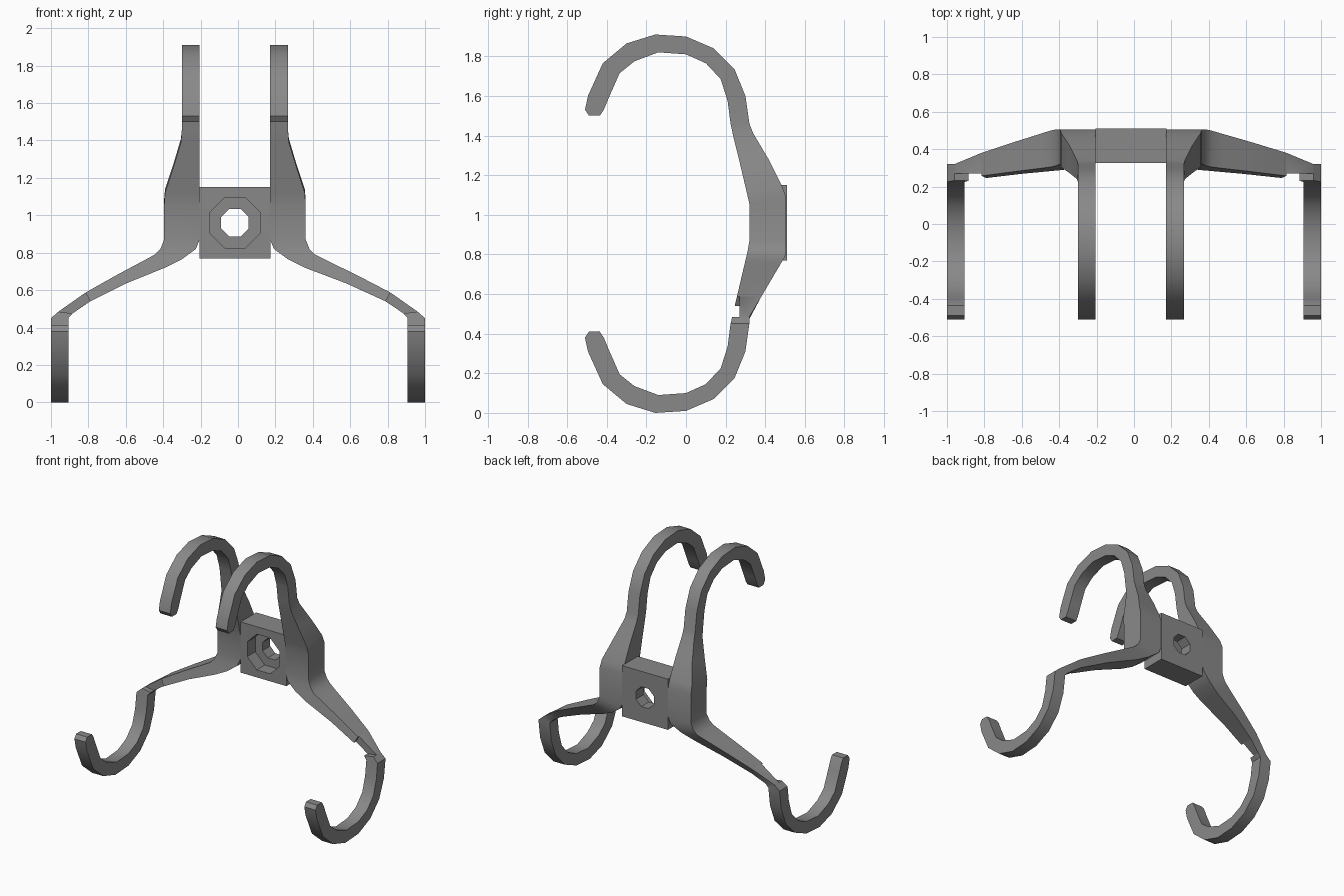
import bpy, bmesh, math

if "Cube" in bpy.data.objects:
    bpy.data.objects.remove(bpy.data.objects["Cube"])

# Dark grey finish
GREY = bpy.data.materials.new("dark_grey")
GREY.diffuse_color = (.25, .25, .25, 1)
GREY.use_nodes = True
GREY.node_tree.nodes["Principled BSDF"].inputs["Base Color"].default_value = GREY.diffuse_color


def loft(name, rings, closed=False):
    """Skin a list of equal-length point rings; cap the ends unless closed."""
    bm = bmesh.new()
    vr = [[bm.verts.new(p) for p in r] for r in rings]
    n = len(rings[0])
    pairs = list(zip(vr, vr[1:]))
    if closed:
        pairs.append((vr[-1], vr[0]))
    else:
        bm.faces.new(vr[0])
        bm.faces.new(vr[-1])
    for a, b in pairs:
        for i in range(n):
            j = (i + 1) % n
            bm.faces.new((a[i], a[j], b[j], b[i]))
    bmesh.ops.remove_doubles(bm, verts=bm.verts, dist=0.0005)
    bmesh.ops.recalc_face_normals(bm, faces=bm.faces)
    me = bpy.data.meshes.new(name)
    bm.to_mesh(me)
    bm.free()
    me.materials.append(GREY)
    ob = bpy.data.objects.new(name, me)
    bpy.context.collection.objects.link(ob)
    # smooth bends, crisp corners
    bpy.ops.object.select_all(action='DESELECT')
    ob.select_set(True)
    bpy.context.view_layer.objects.active = ob
    bpy.ops.object.shade_smooth_by_angle(angle=math.radians(40))
    return ob


# Hook profile: outer y, z and inner y, z from tip to root
HOOK = [(-.49, 1.5, -.435, 1.5), (-.51, 1.53, -.415, 1.53),
        (-.495, 1.6, -.39, 1.59), (-.42, 1.765, -.335, 1.715),
        (-.30, 1.865, -.26, 1.775), (-.155, 1.91, -.14, 1.82),
        (0, 1.9, 0, 1.81), (.14, 1.84, .10, 1.765),
        (.245, 1.735, .175, 1.685), (.30, 1.6, .21, 1.575),
        (.32, 1.46, .225, 1.46)]
# Widening upright: outer x, back y, z, front y, z
UPRIGHT = [(-.305, .34, 1.41, .24, 1.39), (-.345, .42, 1.275, .272, 1.26),
           (-.39, .487, 1.14, .305, 1.12), (-.395, .506, 1.085, .32, 1.055)]
# Sloping arm: outer x, z, inner x, z, front y (None follows the slope)
ARM = [(-.395, .87, -.205, .87, None), (-.415, .82, -.225, .82, None),
       (-.445, .79, -.30, .765, None), (-.5, .76, -.39, .72, None),
       (-.65, .68, -.6, .635, None), (-.815, .587, -.79, .54, None),
       (-.815, .587, -.79, .54, .27), (-.96, .485, -.885, .475, .27),
       (-.96, .485, -.885, .475, None)]


def back_y(z):
    return max(.32, min(.506, .506 - .59 * (.80 - z)))


def front_y(z):
    return max(.225, min(.32, .32 - .235 * (.855 - z)))


def section(xo, xi, yb, zb, yf, zf):
    return [(xo, yf, zf), (xo, yb, zb), (xi, yb, zb), (xi, yf, zf)]


rings = [section(-.30, -.205, *h) for h in HOOK]
rings += [section(xo, -.205, yb, zb, yf, zf) for xo, yb, zb, yf, zf in UPRIGHT]
for xo, zo, xi, zi, f in ARM:
    rings.append([(xo, f or front_y(zo), zo), (xo, back_y(zo), zo),
                  (xi, back_y(zi), zi), (xi, f or front_y(zi), zi)])
rings += [section(-1, -.907, yo, 1.91 - zo, yi, 1.91 - zi)
          for yo, zo, yi, zi in reversed(HOOK)]


def mirror_x(x):
    # the upper body sits slightly left of the lower hooks' centre
    return -x - .033 * min(1, max(0, (.8 + x) / .35))


# Left and right hook arms
loft("left_hook_arm", rings)
loft("right_hook_arm", [[(mirror_x(x), y, z) for x, y, z in r] for r in rings])

# Centre block with a countersunk octagonal bolt hole
CX, CZ = -.0165, .96


def octagon(r, y):
    return [(CX + r * math.cos(a), y, CZ + r * math.sin(a))
            for a in (math.radians(22.5 + 45 * k) for k in range(8))]


def square(h, y):
    pts = [(1, 0), (1, 1), (0, 1), (-1, 1), (-1, 0), (-1, -1), (0, -1), (1, -1)]
    return [(CX + h * x, y, CZ + h * z) for x, z in pts]


loft("mounting_block", [square(.19, .325), octagon(.145, .325), octagon(.145, .42),
                        octagon(.08, .42), octagon(.08, .51), square(.19, .51)],
     closed=True)
